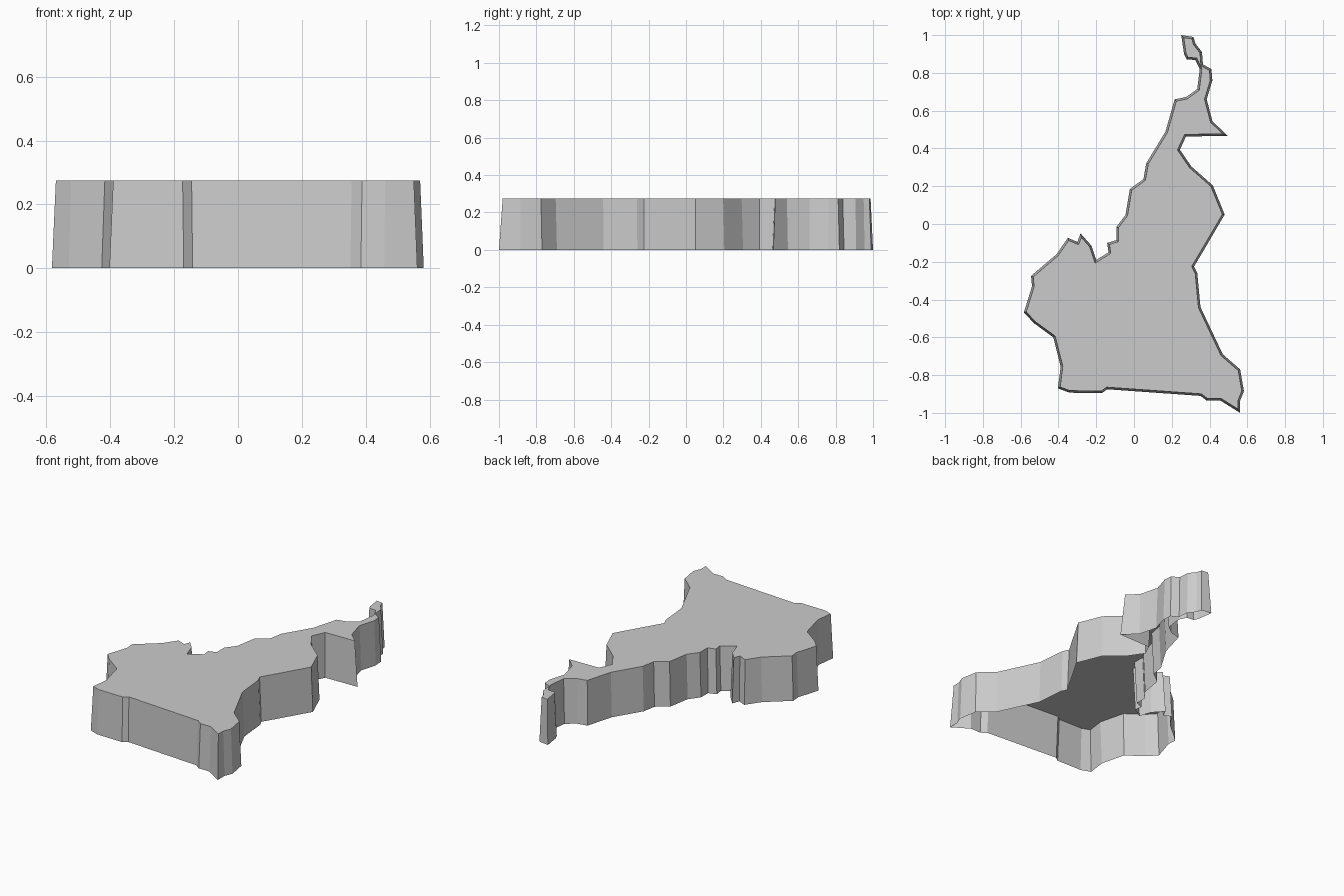
import bpy, bmesh
from mathutils import Vector

HEIGHT = 0.275
DRAFT = 0.011   # how far the walls lean inwards at the top

# Base outline, clockwise from the northern tip
outline = [Vector(p) for p in [
    # east side
    (0.25, 1.0), (0.315, 0.99), (0.325, 0.955), (0.36, 0.91), (0.365, 0.845),
    (0.41, 0.82), (0.415, 0.76), (0.385, 0.66), (0.415, 0.545), (0.495, 0.467),
    (0.275, 0.463), (0.243, 0.393), (0.303, 0.305), (0.417, 0.205), (0.48, 0.05),
    (0.367, -0.143), (0.318, -0.225), (0.335, -0.26), (0.352, -0.44),
    (0.47, -0.69), (0.562, -0.77), (0.582, -0.885), (0.562, -0.935),
    # south side
    (0.562, -1.0), (0.458, -0.935), (0.385, -0.935), (0.352, -0.91),
    (-0.142, -0.875), (-0.17, -0.896), (-0.342, -0.893), (-0.403, -0.87),
    # west side
    (-0.388, -0.755), (-0.427, -0.6), (-0.53, -0.525), (-0.583, -0.468),
    (-0.54, -0.33), (-0.545, -0.275), (-0.41, -0.16), (-0.35, -0.073),
    (-0.3, -0.095), (-0.283, -0.05), (-0.225, -0.115), (-0.2, -0.19),
    (-0.135, -0.15), (-0.142, -0.1), (-0.093, -0.085), (-0.093, -0.015),
    (-0.045, 0.048), (-0.022, 0.185), (0.05, 0.238), (0.065, 0.322),
    (0.167, 0.49), (0.215, 0.66), (0.278, 0.673), (0.335, 0.715),
    (0.348, 0.82), (0.325, 0.868), (0.278, 0.872), (0.265, 0.9)]]


def inset(points, distance):
    """Mitred inward offset of a clockwise loop."""
    result = []
    for i, p in enumerate(points):
        a = (p - points[i - 1]).normalized()
        b = (points[(i + 1) % len(points)] - p).normalized()
        na, nb = Vector((a.y, -a.x)), Vector((b.y, -b.x))
        result.append(p + (na + nb) * distance / (1 + na.dot(nb)))
    return result


bm = bmesh.new()
base = [bm.verts.new((p.x, p.y, 0)) for p in outline]
top = [bm.verts.new((p.x, p.y, HEIGHT)) for p in inset(outline, DRAFT)]

# Drafted walls, open underneath
for i in range(len(base)):
    j = (i + 1) % len(base)
    bm.faces.new((base[j], base[i], top[i], top[j]))

# Flat top plate
bm.faces.new(top[::-1])

mesh = bpy.data.meshes.new("map_shell")
bm.to_mesh(mesh)
bm.free()
shell = bpy.data.objects.new("map_shell", mesh)
bpy.context.collection.objects.link(shell)
